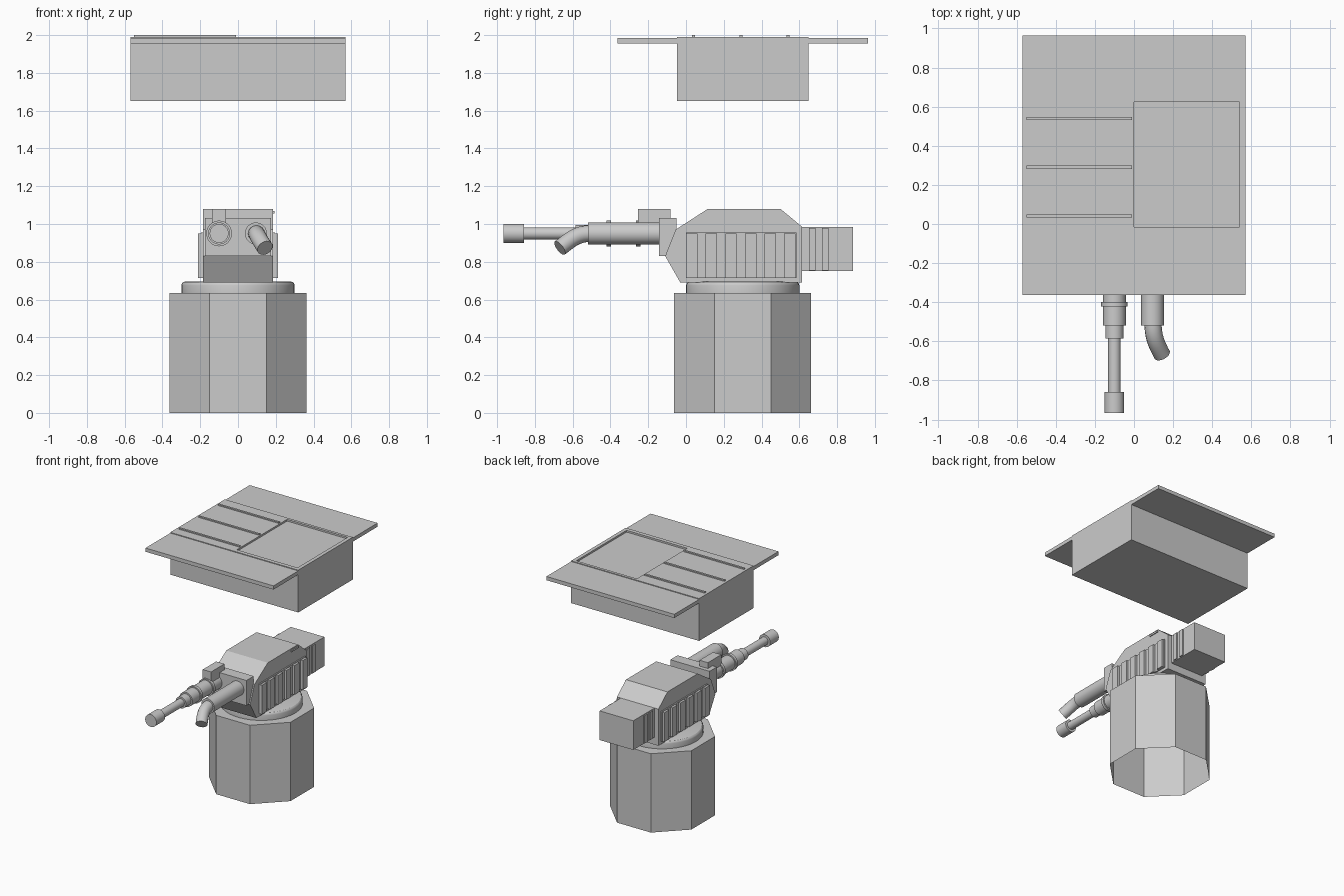
import bpy, bmesh, math
from mathutils import Matrix, Vector

cube = bpy.data.objects.get("Cube")
if cube:
    bpy.data.objects.remove(cube, do_unlink=True)

grey = bpy.data.materials.new("plain grey")
grey.use_nodes = True
grey.diffuse_color = (0.6, 0.6, 0.6, 1)
bsdf = next(n for n in grey.node_tree.nodes if n.type == 'BSDF_PRINCIPLED')
bsdf.inputs["Base Color"].default_value = (0.6, 0.6, 0.6, 1)


def finish(name, bm, smooth=False):
    bmesh.ops.recalc_face_normals(bm, faces=bm.faces)
    mesh = bpy.data.meshes.new(name)
    bm.to_mesh(mesh)
    bm.free()
    mesh.materials.append(grey)
    ob = bpy.data.objects.new(name, mesh)
    bpy.context.collection.objects.link(ob)
    if smooth:
        bpy.ops.object.select_all(action='DESELECT')
        ob.select_set(True)
        bpy.context.view_layer.objects.active = ob
        bpy.ops.object.shade_smooth_by_angle(angle=math.radians(30))
    return ob


def box(name, x, y, z):
    """Box from (min, max) pairs."""
    bm = bmesh.new()
    bmesh.ops.create_cube(bm, size=1)
    for v in bm.verts:
        v.co = [a[0] if c < 0 else a[1] for a, c in zip((x, y, z), v.co)]
    return finish(name, bm)


def extrude_x(name, profile, half):
    """Extrude a (y, z) profile across x."""
    bm = bmesh.new()
    face = bm.faces.new([bm.verts.new((-half, y, z)) for y, z in profile])
    new = bmesh.ops.extrude_face_region(bm, geom=[face])["geom"]
    bmesh.ops.translate(bm, vec=(2 * half, 0, 0),
                        verts=[v for v in new if isinstance(v, bmesh.types.BMVert)])
    return finish(name, bm)


def lathe(name, profile, place, sides=32, turn=0, open_start=False):
    """Turn a (radius, height) profile into a round part."""
    bm = bmesh.new()
    rings = []
    for r, h in profile:
        angles = [turn + 2 * math.pi * i / sides for i in range(sides)]
        rings.append([bm.verts.new((r * math.cos(a), r * math.sin(a), h)) for a in angles])
    for a, b in zip(rings, rings[1:]):
        for i in range(sides):
            j = (i + 1) % sides
            bm.faces.new((a[i], a[j], b[j], b[i]))
    bm.faces.new(rings[-1])
    if not open_start:
        bm.faces.new(rings[0])
    bm.transform(place)
    return finish(name, bm, smooth=sides > 8)


def along_y(x, z):
    """Lathe height runs along +y at this x and z."""
    return Matrix.Translation((x, 0, z)) @ Matrix.Rotation(-math.pi / 2, 4, 'X')


MID = 0.30  # y of the turning axis
stand = Matrix.Translation((0, MID, 0))

# Pedestal: octagonal shell, open underneath
corner = 0.363 / math.cos(math.pi / 8)
lathe("pedestal", [(corner, 0), (corner, 0.635)], stand, 8, math.pi / 8, True)

# Turntable with a rounded rim
rim = [(0.28 + 0.02 * math.cos(t), 0.675 + 0.02 * math.sin(t))
       for t in (0, math.pi / 6, math.pi / 3, math.pi / 2)]
lathe("turntable", [(0.30, 0.635)] + rim, stand, 40)

# Weapon housing
extrude_x("housing", [(-0.03, 0.69), (0.615, 0.69), (0.615, 0.985), (0.50, 1.08),
                      (0.115, 1.08), (-0.055, 0.97), (-0.11, 0.83)], 0.185)
box("front_block", (-0.175, 0.175), (-0.143, -0.05), (0.83, 1.033))
box("rear_box", (-0.15, 0.15), (0.61, 0.885), (0.75, 0.985))
box("housing_latch", (0.18, 0.192), (0.41, 0.50), (1.055, 1.07))

# Ribbed panels on both sides of housing and rear box
for side, label in ((1, "left"), (-1, "right")):
    def plate(name, inner, outer, y, z):
        box(f"{label}_{name}", sorted((side * inner, side * outer)), y, z)
    plate("side_panel", 0.18, 0.195, (0, 0.585), (0.715, 0.955))
    for i in range(6):
        y = 0.104 * i
        plate(f"side_rib_{i + 1}", 0.19, 0.213, (y, y + 0.06), (0.715, 0.95))
    for i in range(2):
        y = 0.65 + 0.07 * i
        plate(f"rear_rib_{i + 1}", 0.14, 0.16, (y, y + 0.035), (0.755, 0.98))

# Gun barrel with stepped diameters and collars
lathe("barrel", [(0.05, -0.967), (0.05, -0.858), (0.032, -0.858), (0.032, -0.585),
                 (0.046, -0.585), (0.046, -0.52), (0.058, -0.52), (0.058, -0.13)],
      along_y(-0.10, 0.95))
for i, y in enumerate((-0.41, -0.253)):
    lathe(f"barrel_collar_{i + 1}", [(0.068, y - 0.012), (0.068, y + 0.012)], along_y(-0.10, 0.95))
box("sight_block", (-0.137, -0.063), (-0.253, -0.083), (0.99, 1.08))

# Second tube with a bent nozzle
lathe("tube", [(0.058, -0.52), (0.058, -0.13)], along_y(0.095, 0.95))
curve = bpy.data.curves.new("bent_nozzle", 'CURVE')
curve.dimensions = '3D'
curve.bevel_depth = 0.044
curve.bevel_resolution = 6
curve.resolution_u = 8
curve.use_fill_caps = True
curve.materials.append(grey)
spline = curve.splines.new('BEZIER')
spline.bezier_points.add(1)
ends = ((Vector((0.097, -0.50, 0.95)), Vector((0, -0.08, 0))),
        (Vector((0.143, -0.668, 0.873)), Vector((0.028, -0.055, -0.042))))
for point, (co, pull) in zip(spline.bezier_points, ends):
    point.co, point.handle_left, point.handle_right = co, co - pull, co + pull
nozzle = bpy.data.objects.new("bent_nozzle", curve)
bpy.context.collection.objects.link(nozzle)

# Roof hatch: deep box with a wide flange
half = [(0.3475, 1.65), (0.3475, 1.955), (0.663, 1.955), (0.663, 1.985),
        (0.3475, 1.985), (0.3475, 1.991)]
roof = extrude_x("roof_hatch", [(MID + y, z) for y, z in half]
                 + [(MID - y, z) for y, z in reversed(half)], 0.57)

# Sunken square lid
cutter = box("lid_cutter", (0, 0.54), (-0.015, 0.625), (1.977, 2.05))
cutter.hide_render = True
cutter.hide_viewport = True
cut = roof.modifiers.new("lid_recess", 'BOOLEAN')
cut.operation = 'DIFFERENCE'
cut.object = cutter

# Raised strips beside the lid
for i, y in enumerate((0.04, 0.29, 0.54)):
    box(f"roof_strip_{i + 1}", (-0.55, -0.01), (y - 0.008, y + 0.008), (1.985, 2.0))
